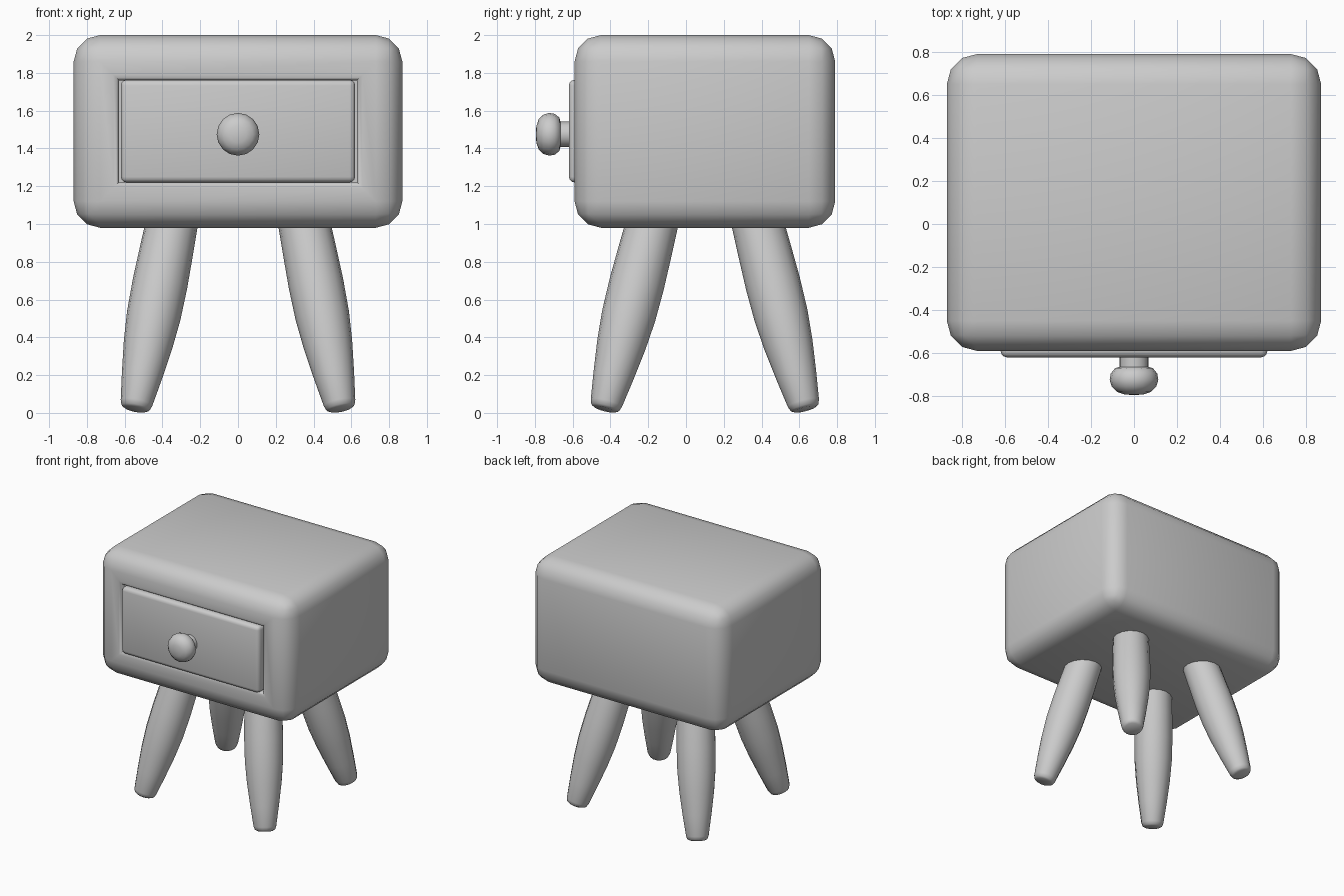
import bpy, bmesh, math
from mathutils import Vector, Matrix

if "Cube" in bpy.data.objects:
    bpy.data.objects.remove(bpy.data.objects["Cube"])


def finish(bm, name, matrix=Matrix()):
    bmesh.ops.recalc_face_normals(bm, faces=bm.faces)
    me = bpy.data.meshes.new(name)
    bm.to_mesh(me)
    bm.free()
    me.shade_smooth()
    me.set_sharp_from_angle(angle=math.radians(42))
    ob = bpy.data.objects.new(name, me)
    ob.matrix_world = matrix
    bpy.context.collection.objects.link(ob)
    return ob


def rounded_box(lo, hi, radius, segments):
    bm = bmesh.new()
    lo, hi = Vector(lo), Vector(hi)
    mat = Matrix.Translation((lo + hi) / 2) @ Matrix.Diagonal((hi - lo).to_4d())
    mat[3][3] = 1
    bmesh.ops.create_cube(bm, size=1, matrix=mat)
    bmesh.ops.bevel(bm, geom=bm.edges[:], offset=radius, segments=segments,
                    profile=0.5, affect='EDGES')
    return bm


def lathe(profile, sides=16):
    # profile of (radius, height) spun about z; open ends are capped
    bm = bmesh.new()
    rings = []
    for r, h in profile:
        rings.append([bm.verts.new((r * math.cos(2 * math.pi * i / sides),
                                    r * math.sin(2 * math.pi * i / sides), h))
                      for i in range(sides)])
    for a, b in zip(rings, rings[1:]):
        for i in range(sides):
            j = (i + 1) % sides
            bm.faces.new((a[i], a[j], b[j], b[i]))
    bm.faces.new(rings[0])
    bm.faces.new(rings[-1])
    return bm


# Cabinet body with a rounded-lip opening in the front
bm = rounded_box((-0.87, -0.59, 0.98), (0.87, 0.79, 2.0), 0.14, 3)
bm.normal_update()
front = max((f for f in bm.faces if f.normal.y < -0.99), key=lambda f: f.calc_area())
for thickness, depth in ((0.07, 0), (0.016, -0.004), (0.010, -0.010),
                         (0.004, -0.016), (0.001, -0.12)):
    bmesh.ops.inset_individual(bm, faces=[front], thickness=thickness,
                               depth=depth, use_even_offset=True)
finish(bm, "cabinet_body")

# Drawer front
finish(rounded_box((-0.62, -0.62, 1.22), (0.62, -0.43, 1.763), 0.03, 3), "drawer_front")

# Drawer knob
knob = [(0.067, 0), (0.067, 0.055), (0.088, 0.06), (0.108, 0.085), (0.113, 0.115),
        (0.104, 0.145), (0.08, 0.17), (0.045, 0.182), (0.01, 0.185)]
finish(lathe(knob), "drawer_knob",
       Matrix.Translation((0, -0.61, 1.475)) @ Matrix.Rotation(math.pi / 2, 4, 'X'))

# Four splayed legs, spread around the cabinet centre
leg = [(0.058, 0), (0.076, 0.01), (0.085, 0.035), (0.108, 0.19), (0.13, 0.36),
       (0.143, 0.52), (0.146, 0.7), (0.142, 0.88), (0.136, 1.08)]
for sy, depth_name in ((-1, "front"), (1, "back")):
    for sx, side_name in ((-1, "left"), (1, "right")):
        axis = Vector((-0.197 * sx, -0.255 * sy, 1))
        foot = Vector((0.544 * sx, 0.1 + 0.53 * sy, 0.019))
        turn = Vector((0, 0, 1)).rotation_difference(axis).to_matrix().to_4x4()
        finish(lathe(leg), f"{depth_name}_{side_name}_leg", Matrix.Translation(foot) @ turn)
